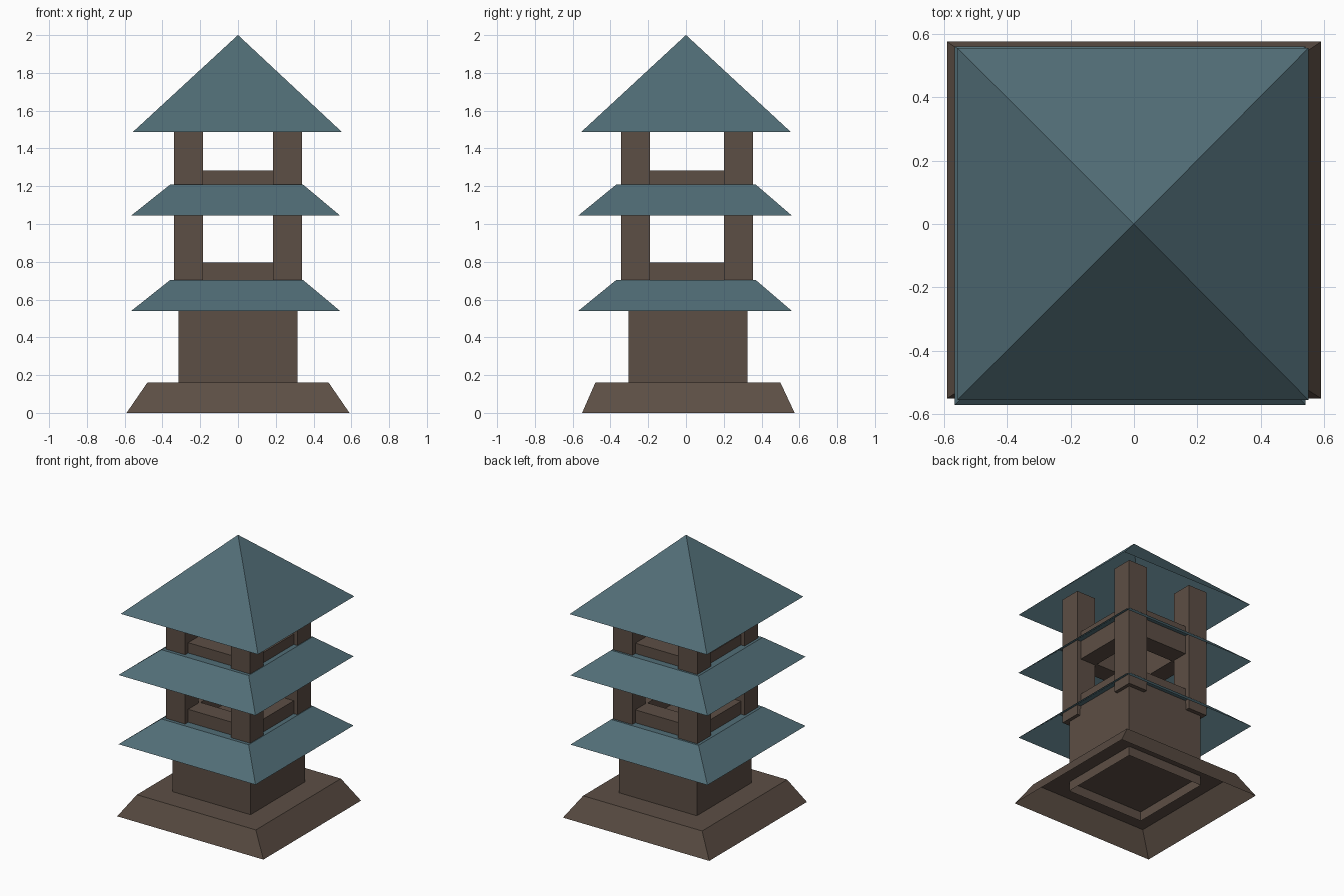
import bpy, bmesh

if "Cube" in bpy.data.objects:
    bpy.data.objects.remove(bpy.data.objects["Cube"])


def material(name, rgb):
    m = bpy.data.materials.new(name)
    m.diffuse_color = (*rgb, 1)
    m.use_nodes = True
    m.node_tree.nodes["Principled BSDF"].inputs["Base Color"].default_value = m.diffuse_color
    return m


WOOD = material("dark_brown_wood", (0.108, 0.077, 0.059))
TILE = material("slate_teal_tile", (0.082, 0.153, 0.182))


def finish(name, bm, mat):
    bmesh.ops.recalc_face_normals(bm, faces=bm.faces)
    mesh = bpy.data.meshes.new(name)
    bm.to_mesh(mesh)
    bm.free()
    mesh.materials.append(mat)
    bpy.context.collection.objects.link(bpy.data.objects.new(name, mesh))


def loft(name, mat, rings, cap_top=False, cap_bottom=False):
    """Square shell through rings given as (x0, x1, y0, y1, z)."""
    bm = bmesh.new()
    loops = [[bm.verts.new(p) for p in
              ((x0, y0, z), (x1, y0, z), (x1, y1, z), (x0, y1, z))]
             for x0, x1, y0, y1, z in rings]
    for a, b in zip(loops, loops[1:]):
        for i in range(4):
            j = (i + 1) % 4
            bm.faces.new((a[i], a[j], b[j], b[i]))
    if cap_top:
        bm.faces.new(loops[-1])
    if cap_bottom:
        bm.faces.new(loops[0])
    bmesh.ops.remove_doubles(bm, verts=bm.verts, dist=1e-5)
    finish(name, bm, mat)


def box(name, mat, x0, x1, y0, y1, z0, z1):
    loft(name, mat, [(x0, x1, y0, y1, z0), (x0, x1, y0, y1, z1)], True, True)


# Plinth: sloped shell, open underneath
loft("plinth", WOOD, [(-.59, .59, -.55, .575, 0), (-.48, .48, -.48, .50, .16)], cap_top=True)

# Ground floor walls, open underneath and dipping into the plinth
loft("ground_floor", WOOD, [(-.315, .315, -.305, .325, .09), (-.315, .315, -.305, .325, .68)],
     cap_top=True)

# Skirt roofs: sloped shells with a narrow flat rim on top
for n, z in (("lower", .54), ("middle", 1.045)):
    loft(n + "_roof", TILE, [(-.565, .54, -.57, .56, z),
                             (-.36, .345, -.37, .37, z + .163),
                             (-.30, .30, -.295, .305, z + .163)])

# Corner posts running through both open storeys
for nx, x in (("left", -.2625), ("right", .2625)):
    for ny, y in (("front", -.2675), ("back", .2775)):
        box(f"{ny}_{nx}_post", WOOD, x - .0775, x + .0775, y - .0775, y + .0775, .63, 1.59)

# Railings between the posts
for n, z0, z1 in (("lower", .57, .797), ("upper", 1.07, 1.283)):
    for side, s in (("front", -1), ("back", 1)):
        ya, yb = sorted((s * .18 + .005, s * .315 + .005))
        box(f"{n}_{side}_rail", WOOD, -.19, .19, ya, yb, z0, z1)
    for side, s in (("left", -1), ("right", 1)):
        xa, xb = sorted((s * .18, s * .31))
        box(f"{n}_{side}_rail", WOOD, xa, xb, -.195, .205, z0, z1)

# Top roof: open pyramid
loft("top_roof", TILE, [(-.557, .55, -.555, .555, 1.487), (0, 0, 0, 0, 2)][:1] +
     [(-.0005, .0005, -.0005, .0005, 2)], cap_top=True)
